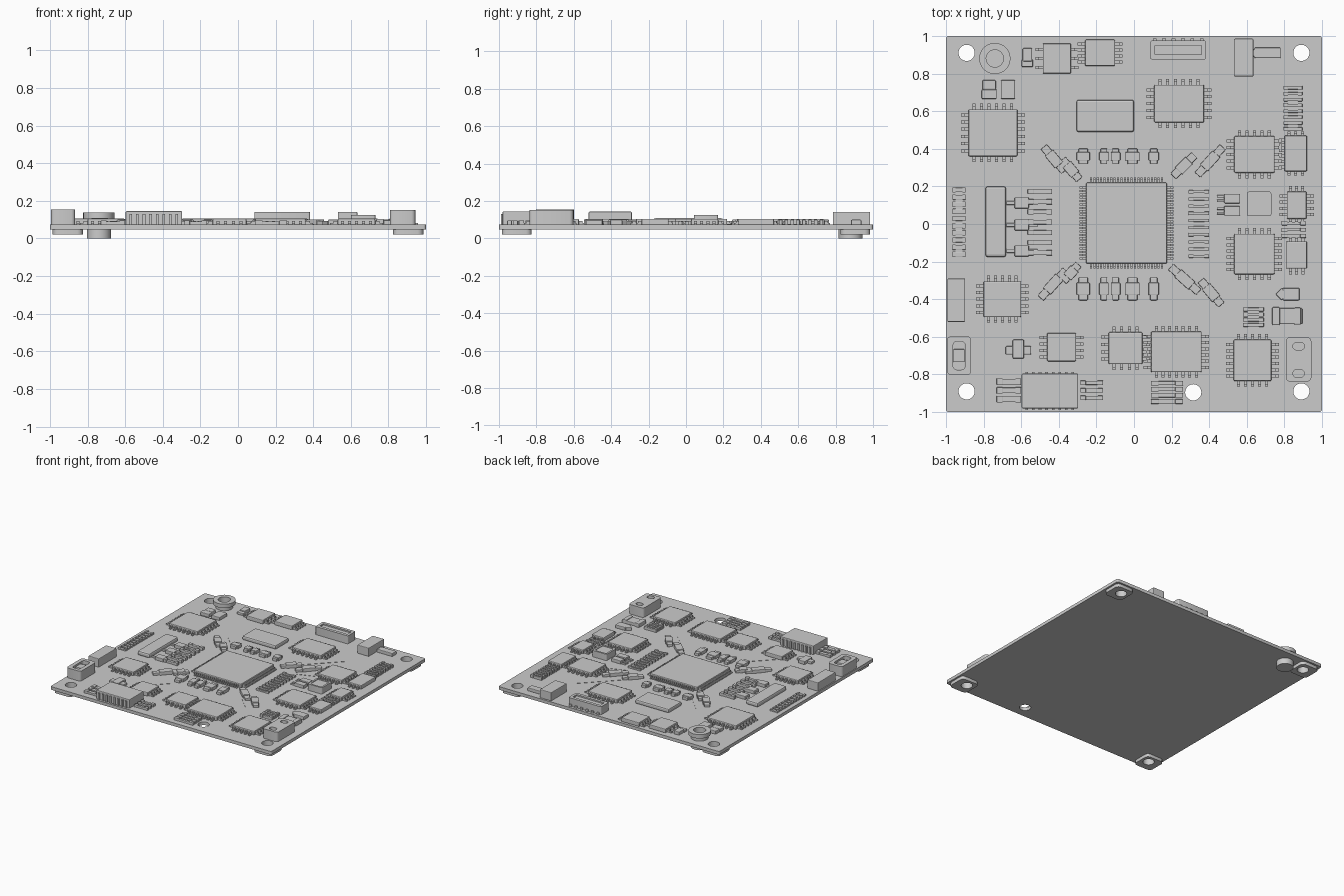
import bpy, bmesh, math
from mathutils import Matrix, Vector

TOP = 0.074   # upper face of the board
BASE = 0.048  # lower face of the board


def finish(name, bm, bevel=0):
    me = bpy.data.meshes.new(name)
    bm.to_mesh(me)
    bm.free()
    ob = bpy.data.objects.new(name, me)
    bpy.context.collection.objects.link(ob)
    if bevel:
        m = ob.modifiers.new("edge", "BEVEL")
        m.width, m.segments, m.limit_method = bevel, 2, "ANGLE"
    return ob


def add_box(bm, x, y, w, d, z1, z0=TOP - 0.003, angle=0):
    mat = (Matrix.Translation((x, y, (z0 + z1) / 2)) @ Matrix.Rotation(math.radians(angle), 4, "Z")
           @ Matrix.Diagonal((w, d, z1 - z0, 1)))
    bmesh.ops.create_cube(bm, size=1, matrix=mat)


def boxes(name, rows, bevel=0.005):
    """rows: x, y, width, depth, top z, [angle]"""
    bm = bmesh.new()
    for r in rows:
        add_box(bm, *r[:5], angle=r[5] if len(r) > 5 else 0)
    return finish(name, bm, bevel)


def rect(x, y, w, d, c):
    """Rounded rectangle outline."""
    pts = []
    for k, (sx, sy) in enumerate([(1, 1), (-1, 1), (-1, -1), (1, -1)]):
        for i in range(4):
            a = math.radians(90 * k + 30 * i)
            pts.append((x + sx * (w / 2 - c) + c * math.cos(a), y + sy * (d / 2 - c) + c * math.sin(a)))
    return pts


def circle(x, y, r, n=32):
    return [(x + r * math.cos(2 * math.pi * i / n), y + r * math.sin(2 * math.pi * i / n)) for i in range(n)]


def plate(name, outlines, z0, z1):
    """Flat plate: first outline is the rim, the others are holes."""
    cu = bpy.data.curves.new(name, "CURVE")
    cu.dimensions, cu.fill_mode, cu.extrude = "2D", "BOTH", (z1 - z0) / 2
    for pts in outlines:
        s = cu.splines.new("POLY")
        s.points.add(len(pts) - 1)
        for p, (x, y) in zip(s.points, pts):
            p.co = (x, y, 0, 1)
        s.use_cyclic_u = True
    ob = bpy.data.objects.new(name, cu)
    ob.location.z = (z0 + z1) / 2
    bpy.context.collection.objects.link(ob)
    bpy.ops.object.select_all(action="DESELECT")
    ob.select_set(True)
    bpy.context.view_layer.objects.active = ob
    bpy.ops.object.convert(target="MESH")
    return ob


def chip(name, x, y, w, d, side=0, ends=0, lead=0.04, top=0.105, lw=0.016, sides=(-1, 1)):
    """Chip body with gull-wing leads: side = count on left/right, ends = count on front/back."""
    boxes(name, [(x, y, w, d, top)], 0.006)
    bm = bmesh.new()
    for s in sides:
        for i in range(side):
            py = y + d * 0.92 * ((i + 0.5) / side - 0.5)
            add_box(bm, x + s * (w / 2 + lead * 0.25), py, lead * 0.6, lw, 0.094)
            add_box(bm, x + s * (w / 2 + lead * 0.6), py, lead * 0.8, lw, 0.083)
    for s in (-1, 1):
        for i in range(ends):
            px = x + w * 0.92 * ((i + 0.5) / ends - 0.5)
            add_box(bm, px, y + s * (d / 2 + lead * 0.2), lw, lead * 0.5, 0.094)
            add_box(bm, px, y + s * (d / 2 + lead * 0.45), lw, lead * 0.6, 0.083)
    if side or ends:
        finish(name + "_leads", bm)


def strip(name, x, y0, y1, n, w, top, fill=0.6):
    """Column of small parts lying along x, with raised end caps."""
    step = (y1 - y0) / n
    rows = []
    for i in range(n):
        y = y0 + step * (i + 0.5)
        rows.append((x, y, w * 0.7, step * fill * 0.85, top - 0.005))
        rows += [(x + s * w * 0.38, y, w * 0.24, step * fill, top) for s in (-1, 1)]
    boxes(name, rows, 0.002)


# Board with mounting holes
corners = [(-0.89, 0.91), (0.89, 0.91), (-0.89, -0.89), (0.89, -0.89)]
holes = [circle(x, y, 0.043) for x, y in corners + [(0.315, -0.895)]]
plate("board", [rect(0, 0, 2, 2, 0.015)] + holes, BASE, TOP)

# Corner feet under the board
for (x, y), h in zip(corners, holes):
    fx, fy = math.copysign(0.905, x), math.copysign(0.905, y)
    plate("corner_foot", [rect(fx, fy, 0.16, 0.16, 0.03), h], 0.022, BASE + 0.001)

# Round socket passing through the board
plate("socket_flange", [circle(-0.74, 0.88, 0.083), circle(-0.74, 0.88, 0.046)], 0.105, 0.137)
plate("socket_sleeve", [circle(-0.74, 0.88, 0.064), circle(-0.74, 0.88, 0.046)], TOP - 0.002, 0.106)
plate("socket_stud", [circle(-0.74, 0.88, 0.064)], 0, BASE + 0.001)

# Main processor
chip("main_chip", -0.04, 0.005, 0.43, 0.43, 22, 22, 0.035, lw=0.011)

# Chips with leads
for name, x, y, w, d, side, ends in [
    ("left_back_chip", -0.75, 0.485, 0.26, 0.25, 6, 6), ("back_chip_a", -0.41, 0.88, 0.15, 0.16, 3, 0),
    ("back_chip_b", -0.18, 0.91, 0.16, 0.14, 4, 0), ("back_chip_c", 0.24, 0.64, 0.265, 0.2, 5, 6),
    ("right_chip_a", 0.64, 0.37, 0.215, 0.195, 5, 5), ("right_chip_b", 0.64, -0.16, 0.215, 0.215, 6, 5),
    ("edge_chip_b", 0.865, 0.1, 0.105, 0.145, 4, 3), ("edge_chip_c", 0.865, -0.165, 0.11, 0.145, 0, 3),
    ("front_chip_a", 0.63, -0.725, 0.2, 0.22, 6, 5), ("front_chip_b", 0.225, -0.68, 0.27, 0.215, 6, 7),
    ("front_chip_c", -0.045, -0.66, 0.18, 0.17, 4, 4), ("front_chip_d", -0.385, -0.655, 0.155, 0.15, 4, 0),
    ("left_front_chip", -0.7, -0.4, 0.2, 0.19, 5, 5),
]:
    chip(name, x, y, w, d, side, ends)
chip("edge_chip_a", 0.86, 0.375, 0.12, 0.19, 6, 3, 0.03, sides=(-1,))

# Plain blocks
boxes("oscillator_block", [(-0.153, 0.575, 0.305, 0.17, 0.105)], 0.01)
boxes("left_long_block", [(-0.735, 0.012, 0.11, 0.375, 0.108)], 0.012)
boxes("left_edge_block", [(-0.945, -0.405, 0.095, 0.23, 0.143)])
boxes("back_tall_block", [(0.583, 0.885, 0.104, 0.2, 0.142)])
boxes("back_low_block", [(0.71, 0.91, 0.14, 0.055, 0.1), (0.65, 0.91, 0.03, 0.04, 0.094)])
boxes("front_edge_connector", [(-0.447, -0.888, 0.3, 0.185, 0.145)])
bm = bmesh.new()
for s in (-1, 1):
    for i in range(8):
        add_box(bm, -0.57 + i * 0.035, -0.888 + s * 0.095, 0.014, 0.012, 0.13)
finish("front_connector_ribs", bm)

# Open connector on the back edge
plate("back_connector", [rect(0.235, 0.925, 0.295, 0.1, 0.008), rect(0.235, 0.925, 0.25, 0.05, 0.006)], TOP - 0.002, 0.14)
boxes("back_connector_core", [(0.235, 0.925, 0.26, 0.055, 0.13)])
boxes("back_connector_pins", [(0.11 + i * 0.05, 0.97, 0.02, 0.03, 0.09) for i in range(6)], 0)

# Corner push switches
plate("left_switch", [rect(-0.93, -0.7, 0.128, 0.205, 0.02), rect(-0.93, -0.7, 0.065, 0.15, 0.02)], TOP - 0.002, 0.155)
boxes("left_switch_slider", [(-0.93, -0.7, 0.07, 0.155, 0.125), (-0.93, -0.7, 0.06, 0.07, 0.145)])
plate("right_switch", [rect(0.875, -0.72, 0.135, 0.235, 0.02)] +
      [rect(0.875, y, 0.06, 0.04, 0.018) for y in (-0.65, -0.795)], TOP - 0.002, 0.152)

# Square sensor with recessed lid
plate("sensor_frame", [rect(0.665, 0.107, 0.13, 0.13, 0.01), rect(0.665, 0.107, 0.1, 0.1, 0.01)], TOP - 0.002, 0.126)
boxes("sensor_lid", [(0.665, 0.107, 0.105, 0.105, 0.121)], 0)

# Columns of resistors and header pads
strip("left_header_pads", -0.93, -0.18, 0.2, 10, 0.07, 0.088, 0.75)
strip("left_resistors", -0.5, -0.18, 0.2, 7, 0.13, 0.098, 0.5)
strip("center_right_resistors", 0.345, -0.19, 0.19, 10, 0.11, 0.09, 0.45)
strip("right_edge_resistors", 0.845, 0.49, 0.74, 8, 0.1, 0.1)
strip("right_middle_resistors", 0.85, -0.08, 0.02, 3, 0.13, 0.09)
strip("front_resistors", 0.175, -0.96, -0.83, 4, 0.17, 0.095, 0.75)
strip("front_connector_left_pads", -0.665, -0.955, -0.815, 3, 0.13, 0.095, 0.75)
strip("front_connector_right_pads", -0.225, -0.945, -0.825, 3, 0.12, 0.095, 0.6)
strip("right_front_resistors", 0.635, -0.55, -0.44, 4, 0.11, 0.1, 0.75)

# Small transistors beside the long block
rows = []
for y in (0.112, -0.005, -0.143):
    rows.append((-0.597, y, 0.075, 0.058, 0.1))
    rows += [(-0.65, y, 0.06, 0.02, 0.085), (-0.54, y, 0.06, 0.018, 0.085)]
for y in (0.135, 0.07):
    rows += [(0.522, y, 0.085, 0.05, 0.1), (0.465, y + 0.012, 0.05, 0.014, 0.085), (0.465, y - 0.012, 0.05, 0.014, 0.085)]
boxes("small_transistors", rows, 0.004)

# Capacitors above and below the main chip
rows = []
for x, w in ((-0.27, 0.07), (-0.16, 0.05), (-0.098, 0.05), (-0.008, 0.075), (0.105, 0.055)):
    for y in (0.36, -0.345):
        d = 0.075 if y > 0 else 0.11
        rows += [(x, y, w, d * 0.6, 0.1), (x, y + d * 0.35, w * 0.7, d * 0.4, 0.095), (x, y - d * 0.35, w * 0.7, d * 0.4, 0.095)]
boxes("chip_capacitors", rows, 0.004)

# Diagonal capacitors at the chip corners, each with a raised middle
rows = []
for x, y, l, a in ((-0.425, 0.345, 0.17, -50), (-0.335, 0.29, 0.14, -50), (0.265, 0.31, 0.16, 45),
                   (0.405, 0.335, 0.2, 48), (-0.43, -0.32, 0.2, 48), (-0.335, -0.26, 0.12, 48),
                   (0.27, -0.295, 0.2, -42), (0.41, -0.365, 0.17, -50)):
    rows += [(x, y, l, 0.042, 0.093, a), (x, y, l * 0.5, 0.055, 0.101, a)]
boxes("diagonal_capacitors", rows, 0.004)

# Loose small components around the edges
boxes("back_left_components", [
    (-0.77, 0.74, 0.07, 0.05, 0.1), (-0.77, 0.69, 0.08, 0.05, 0.1), (-0.67, 0.715, 0.075, 0.1, 0.1),
    (-0.567, 0.9, 0.05, 0.07, 0.1), (-0.567, 0.855, 0.06, 0.04, 0.092)])
boxes("front_left_components", [
    (-0.615, -0.665, 0.06, 0.1, 0.1), (-0.615, -0.672, 0.135, 0.045, 0.093)])
boxes("front_right_components", [
    (0.835, -0.373, 0.09, 0.065, 0.1), (0.785, -0.373, 0.046, 0.046, 0.1, 45),
    (0.815, -0.49, 0.16, 0.085, 0.098), (0.755, -0.49, 0.04, 0.095, 0.104), (0.87, -0.49, 0.035, 0.09, 0.104)])

# Shallow copper traces
boxes("traces", [(x, y, l, 0.006, TOP + 0.002, a) for x, y, l, a in (
    (-0.35, 0.4, 0.22, -45), (0.33, 0.4, 0.2, 45), (0.48, 0.55, 0.2, 45), (-0.35, -0.5, 0.18, 45),
    (0.35, -0.42, 0.15, -45), (0.45, 0.25, 0.16, 20))], 0)
